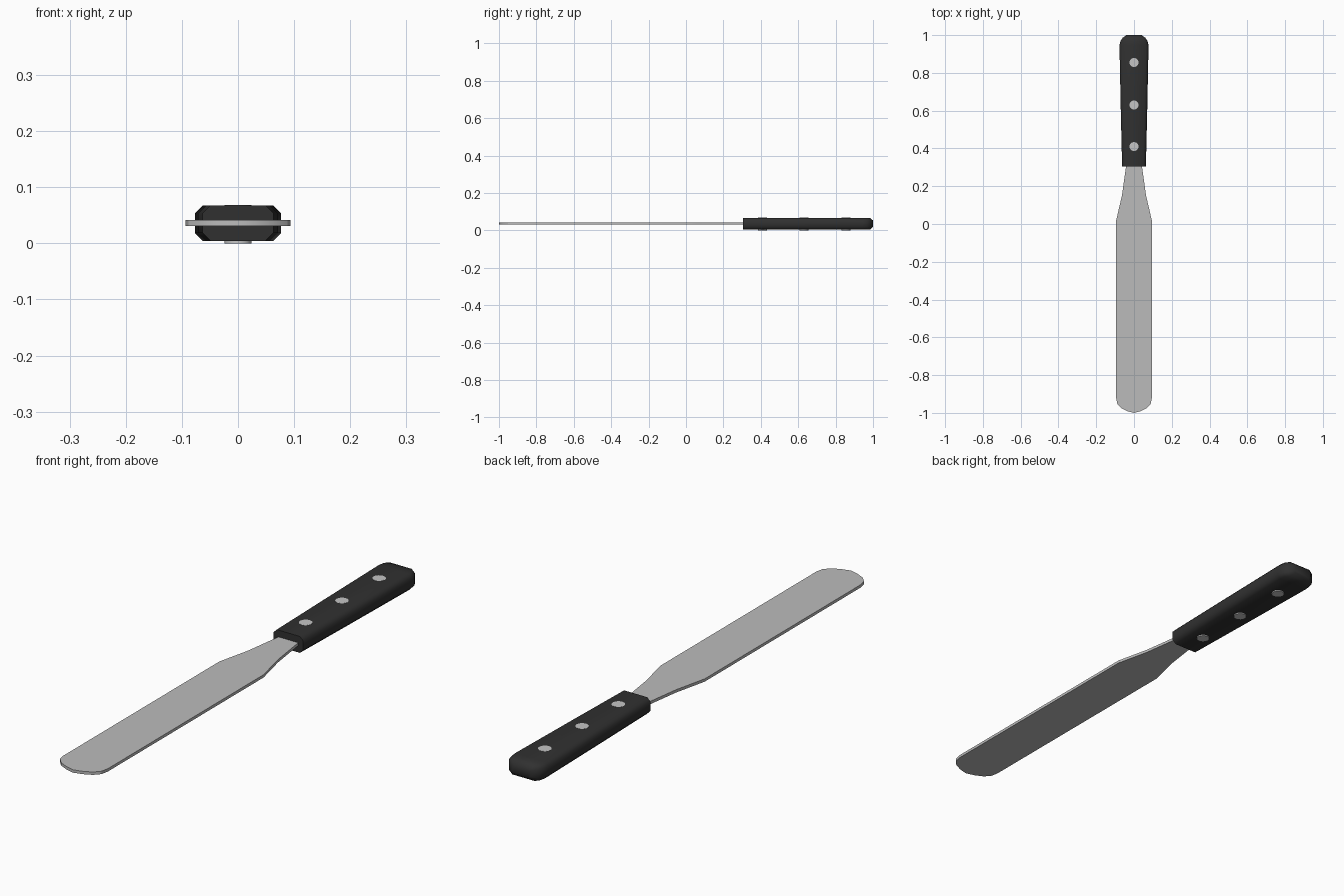
import bpy, bmesh, math

if "Cube" in bpy.data.objects:
    bpy.data.objects.remove(bpy.data.objects["Cube"])

ZC = 0.036  # mid height of blade and handle


def material(name, rgb):
    m = bpy.data.materials.new(name)
    m.diffuse_color = (*rgb, 1)
    m.use_nodes = True
    m.node_tree.nodes["Principled BSDF"].inputs["Base Color"].default_value = m.diffuse_color
    return m


steel = material("steel grey", (0.50, 0.50, 0.50))
black = material("handle black", (0.03, 0.03, 0.03))
silver = material("rivet silver", (0.56, 0.56, 0.56))


def finish(name, bm, mat, angle):
    bmesh.ops.recalc_face_normals(bm, faces=bm.faces)
    me = bpy.data.meshes.new(name)
    bm.to_mesh(me)
    bm.free()
    ob = bpy.data.objects.new(name, me)
    bpy.context.collection.objects.link(ob)
    me.materials.append(mat)
    bpy.ops.object.select_all(action='DESELECT')
    ob.select_set(True)
    bpy.context.view_layer.objects.active = ob
    bpy.ops.object.shade_smooth_by_angle(angle=math.radians(angle))
    return ob


# blade: mirrored half outline, extruded to a thin plate with its neck in the handle
half = [(0.034, 0.40), (0.042, 0.305), (0.064, 0.15), (0.085, 0.06), (0.094, 0.02),
        (0.094, -0.925), (0.088, -0.953), (0.068, -0.975), (0.035, -0.991)]
outline = half + [(0, -1.0)] + [(-x, y) for x, y in reversed(half)]
bm = bmesh.new()
face = bm.faces.new([bm.verts.new((x, y, ZC - 0.0055)) for x, y in outline])
ext = bmesh.ops.extrude_face_region(bm, geom=[face])
bmesh.ops.translate(bm, vec=(0, 0, 0.011),
                    verts=[v for v in ext["geom"] if isinstance(v, bmesh.types.BMVert)])
finish("blade", bm, steel, 30)

# handle: chamfered sections (y, half width, half height) lofted to a rounded butt
sections = [(0.305, 0.063, 0.0315), (0.60, 0.070, 0.0315), (0.945, 0.077, 0.0315),
            (0.968, 0.072, 0.0315), (0.985, 0.061, 0.0305), (1.0, 0.040, 0.0175)]
bm = bmesh.new()
rings = []
for y, w, h in sections:
    c = min(0.014, h * 0.44)
    quarter = [(w, h - c), (w - c, h)]
    pts = quarter + [(-x, z) for x, z in reversed(quarter)]
    pts += [(-x, -z) for x, z in pts]
    rings.append([bm.verts.new((x, y, ZC + z)) for x, z in pts])
for a, b in zip(rings, rings[1:]):
    for i in range(8):
        j = (i + 1) % 8
        bm.faces.new((a[i], a[j], b[j], b[i]))
bm.faces.new(rings[0])
bm.faces.new(rings[-1])
finish("handle", bm, black, 50)

# rivets: pins through the handle, slightly proud on both sides
for n, y in enumerate((0.41, 0.63, 0.855), 1):
    bm = bmesh.new()
    bmesh.ops.create_cone(bm, cap_ends=True, segments=16, radius1=0.024,
                          radius2=0.024, depth=0.068)
    bmesh.ops.translate(bm, verts=bm.verts, vec=(0, y, 0.034))
    finish(f"rivet_{n}", bm, silver, 30)
